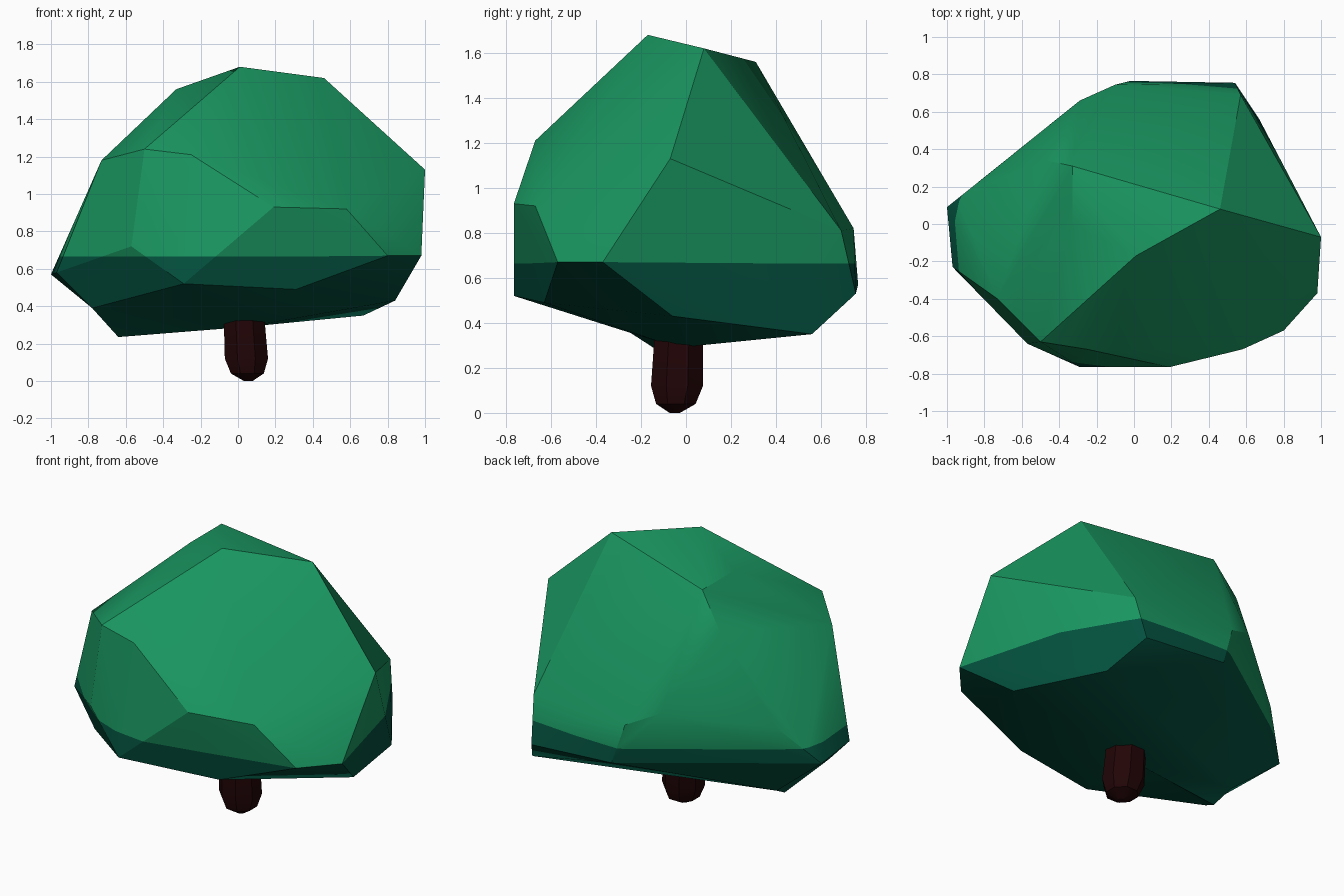
import bpy, bmesh, math

if "Cube" in bpy.data.objects:
    bpy.data.objects.remove(bpy.data.objects["Cube"])


def material(name, rgb):
    m = bpy.data.materials.new(name)
    m.diffuse_color = (*rgb, 1)
    m.use_nodes = True
    m.node_tree.nodes["Principled BSDF"].inputs["Base Color"].default_value = m.diffuse_color
    return m


LEAF = material("leaf green", (0.010, 0.305, 0.118))
SHADE = material("dark leaf green", (0.001, 0.082, 0.048))
BARK = material("dark bark brown", (0.016, 0.0015, 0.002))


def finish(bm, name, mats, angle):
    me = bpy.data.meshes.new(name)
    bmesh.ops.recalc_face_normals(bm, faces=bm.faces[:])
    bm.to_mesh(me)
    bm.free()
    ob = bpy.data.objects.new(name, me)
    bpy.context.collection.objects.link(ob)
    for m in mats:
        me.materials.append(m)
    bpy.ops.object.select_all(action='DESELECT')
    ob.select_set(True)
    bpy.context.view_layer.objects.active = ob
    bpy.ops.object.shade_smooth_by_angle(angle=math.radians(angle))
    return ob


# Leaf crown: faceted boulder shape, hull of its corner points
corners = [
    # top
    (0.01, -0.17, 1.68), (0.46, 0.08, 1.62), (-0.33, 0.0, 1.56), (-0.33, 0.31, 1.56),
    # shoulders
    (-0.50, -0.63, 1.24), (-0.25, -0.67, 1.21), (-0.73, -0.40, 1.18), (1.0, -0.07, 1.13),
    (-0.47, 0.34, 1.35), (-0.80, 0.25, 0.80),
    # front and right
    (0.19, -0.765, 0.93), (0.58, -0.67, 0.92), (0.80, -0.57, 0.67), (0.98, -0.37, 0.67),
    (-0.57, -0.64, 0.72), (-0.29, -0.765, 0.52), (0.31, -0.63, 0.49),
    # back and left
    (-0.29, 0.66, 0.91), (-0.10, 0.745, 0.82), (0.57, 0.69, 0.81), (-0.02, 0.765, 0.57),
    (0.54, 0.755, 0.53), (-1.0, 0.09, 0.57), (-0.97, -0.23, 0.58),
    # underside
    (0.67, 0.56, 0.35), (0.84, -0.06, 0.43),
]
# underside triangle from the left edge to the trunk, with a low tip pulled out of it
LOW_TRI = [(-0.78, -0.30, 0.39), (-0.67, 0.06, 0.30), (0.05, -0.04, 0.29)]
LOW_TIP = (-0.64, -0.06, 0.235)
CUT = 0.665
bm = bmesh.new()
for c in corners:
    bm.verts.new(c)
tri = [bm.verts.new(c) for c in LOW_TRI]
bmesh.ops.convex_hull(bm, input=bm.verts[:])
face = bm.faces.get(tri) if all(v.is_valid for v in tri) else None
if face:
    tip = bmesh.ops.poke(bm, faces=[face])["verts"][0]
    tip.co = LOW_TIP
loose = [v for v in bm.verts if not v.link_faces]
bmesh.ops.delete(bm, geom=loose, context='VERTS')
# colour split at a level line
bmesh.ops.bisect_plane(bm, geom=bm.verts[:] + bm.edges[:] + bm.faces[:], dist=0.006,
                       plane_co=(0, 0, CUT), plane_no=(0, 0, 1))
for f in bm.faces:
    f.material_index = 1 if f.calc_center_median().z < CUT else 0
finish(bm, "leaf_crown", [LEAF, SHADE], 24)

# Trunk: eight-sided rings, rounded at the foot: (z, radius, x, y)
rings = [(0.0, 0.025, 0.055, -0.05), (0.04, 0.095, 0.05, -0.045),
         (0.12, 0.125, 0.045, -0.04), (0.38, 0.116, 0.03, -0.03)]
bm = bmesh.new()
loops = []
for z, r, x, y in rings:
    loops.append([bm.verts.new((x + r * math.cos(math.tau * (i + 0.5) / 8),
                                y + r * math.sin(math.tau * (i + 0.5) / 8), z))
                  for i in range(8)])
for a, b in zip(loops, loops[1:]):
    for i in range(8):
        j = (i + 1) % 8
        bm.faces.new((a[i], a[j], b[j], b[i]))
bm.faces.new(loops[0])
bm.faces.new(loops[-1])
finish(bm, "trunk", [BARK], 25)
